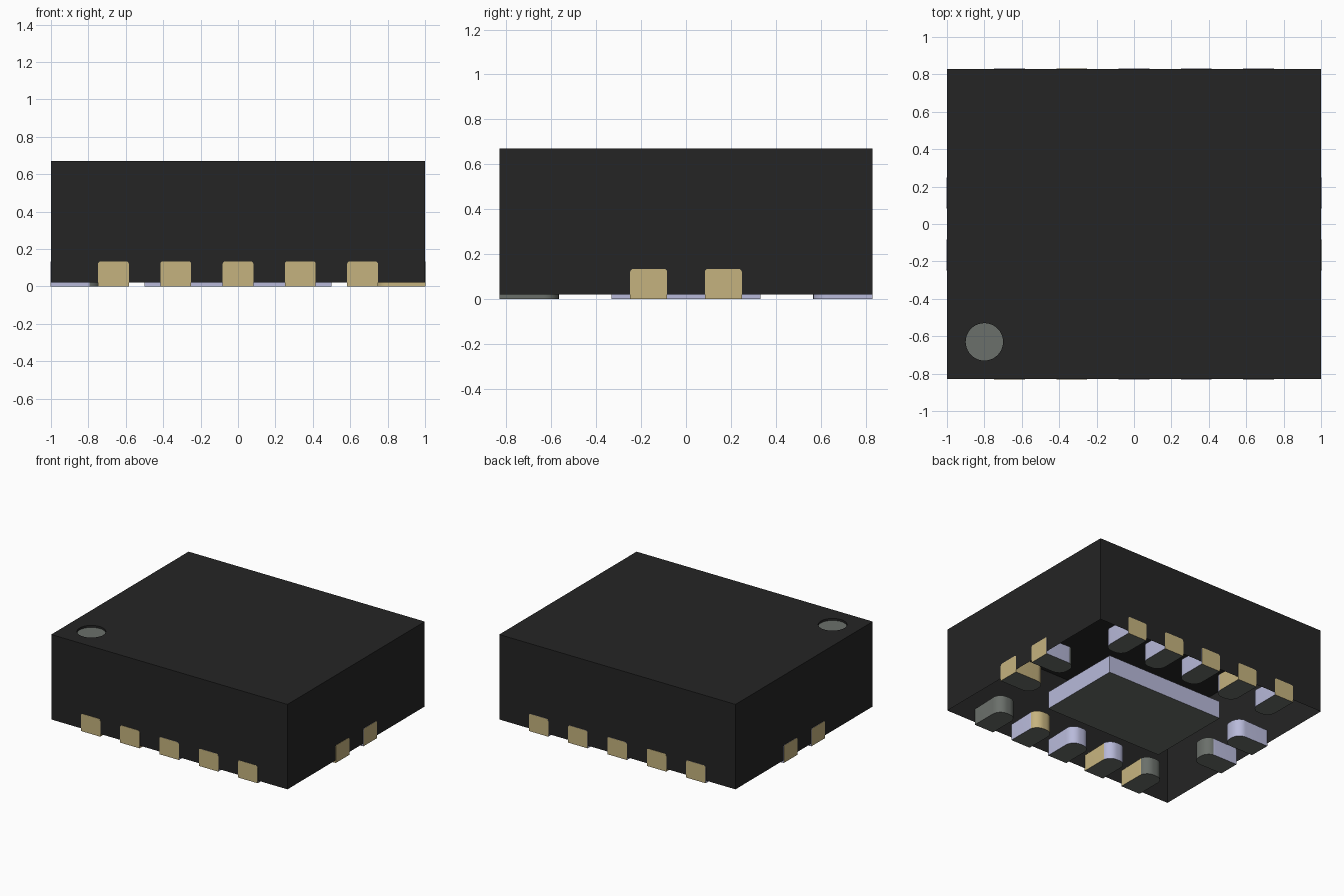
import bpy
import bmesh
import math
from mathutils import Matrix

HALF_X, HALF_Y, BASE, TOP = 1.0, 0.83, 0.02, 0.67
PAD_HEIGHT, PAD_WIDTH, PAD_LENGTH = 0.134, 0.165, 0.265
PITCH = 0.333
BLACK, GOLD, LAVENDER, GRAY = range(4)

cube = bpy.data.objects.get("Cube")
if cube:
    bpy.data.objects.remove(cube, do_unlink=True)


def make_material(name, color):
    mat = bpy.data.materials.new(name)
    mat.use_nodes = True
    mat.diffuse_color = (*color, 1)
    bsdf = next(n for n in mat.node_tree.nodes if n.type == 'BSDF_PRINCIPLED')
    bsdf.inputs["Base Color"].default_value = (*color, 1)
    return mat


materials = [
    make_material("black resin", (0.018, 0.018, 0.018)),
    make_material("gold plating", (0.56, 0.45, 0.21)),
    make_material("lavender metal", (0.48, 0.49, 0.70)),
    make_material("gray green", (0.145, 0.16, 0.145)),
]


def finish(bm, name):
    mesh = bpy.data.meshes.new(name)
    bm.to_mesh(mesh)
    bm.free()
    for mat in materials:
        mesh.materials.append(mat)
    obj = bpy.data.objects.new(name, mesh)
    bpy.context.collection.objects.link(obj)
    return obj


def build_body():
    """Shell open underneath, with a shallow round marker recess on top."""
    bm = bmesh.new()
    corners = [(-1, -1), (1, -1), (1, 1), (-1, 1)]
    low = [bm.verts.new((x * HALF_X, y * HALF_Y, BASE)) for x, y in corners]
    high = [bm.verts.new((x * HALF_X, y * HALF_Y, TOP)) for x, y in corners]
    for i in range(4):
        j = (i + 1) % 4
        bm.faces.new((low[i], low[j], high[j], high[i]))

    def ring(z):
        return [bm.verts.new((-0.8 + 0.1 * math.cos(a), -0.63 + 0.1 * math.sin(a), z))
                for a in (math.tau * k / 40 for k in range(40))]

    rim, floor = ring(TOP), ring(TOP - 0.015)
    edges = [bm.edges.get((high[i], high[i - 1])) for i in range(4)]
    edges += [bm.edges.new((rim[i - 1], rim[i])) for i in range(40)]
    bmesh.ops.triangle_fill(bm, edges=edges, use_beauty=True, normal=(0, 0, 1))
    for i in range(40):
        bm.faces.new((rim[i], rim[i - 1], floor[i - 1], floor[i]))
    bm.faces.new(floor).material_index = GRAY
    bmesh.ops.recalc_face_normals(bm, faces=bm.faces)
    return finish(bm, "package_body")


def build_pad(name, matrix, side_color, end_color):
    """Contact with a square outer end, rounded inner end and softened top."""
    bm = bmesh.new()
    w, r = PAD_WIDTH / 2, 0.07
    outline = [(-w, 0), (w, 0)]
    for sx, start in ((1, 0), (-1, 90)):
        for k in range(9):
            a = math.radians(start + 90 * k / 8)
            outline.append((sx * (w - r) + r * math.cos(a),
                            PAD_LENGTH - r + r * math.sin(a)))
    face = bm.faces.new([bm.verts.new((x, y, 0)) for x, y in outline])
    grown = bmesh.ops.extrude_face_region(bm, geom=[face], use_keep_orig=True)["geom"]
    bmesh.ops.translate(bm, vec=(0, 0, PAD_HEIGHT),
                        verts=[g for g in grown if isinstance(g, bmesh.types.BMVert)])
    bmesh.ops.recalc_face_normals(bm, faces=bm.faces)
    long_edges = [e for e in bm.edges
                  if all(v.co.z > 0.1 for v in e.verts)
                  and abs(e.verts[0].co.y - e.verts[1].co.y) > 0.1]
    bmesh.ops.bevel(bm, geom=long_edges, offset=0.015, segments=3,
                    profile=0.5, affect='EDGES')
    bm.normal_update()
    for f in bm.faces:
        if f.normal.y < -0.9:
            f.material_index = GOLD
        elif f.normal.z < -0.9:
            f.material_index = GRAY
        elif f.normal.y > 0.2:
            f.material_index = end_color
        else:
            f.material_index = side_color
    bm.transform(matrix)
    obj = finish(bm, name)
    bpy.context.view_layer.objects.active = obj
    obj.select_set(True)
    bpy.ops.object.shade_smooth_by_angle(angle=math.radians(35))
    obj.select_set(False)


build_body()

# Contact rows: name, turn about z, distance to wall, count, (side, inner end) finishes
L, G, R = LAVENDER, GOLD, GRAY
rows = [
    ("front", 0, HALF_Y, 5, [(G, R), (G, L), (L, L), (L, G), (R, R)]),
    ("right", 90, HALF_X, 2, [(G, G), (L, R)]),
    ("back", 180, HALF_Y, 5, [(L, L), (L, L), (L, L), (G, L), (L, L)]),
    ("left", -90, HALF_X, 2, [(L, L), (L, R)]),
]
for side, turn, distance, count, finishes in rows:
    for i, (side_color, end_color) in enumerate(finishes):
        along = (i - (count - 1) / 2) * PITCH
        matrix = (Matrix.Rotation(math.radians(turn), 4, 'Z')
                  @ Matrix.Translation((along, -distance - 0.002, 0)))
        build_pad(f"{side}_contact_{i + 1}", matrix, side_color, end_color)

# Central thermal pad
bm = bmesh.new()
bmesh.ops.create_cube(bm, size=1, matrix=Matrix.Translation((0, 0, PAD_HEIGHT / 2))
                      @ Matrix.Diagonal((1.0, 0.665, PAD_HEIGHT, 1)))
bm.normal_update()
for f in bm.faces:
    f.material_index = GRAY if f.normal.z < -0.9 else LAVENDER
finish(bm, "thermal_pad")
